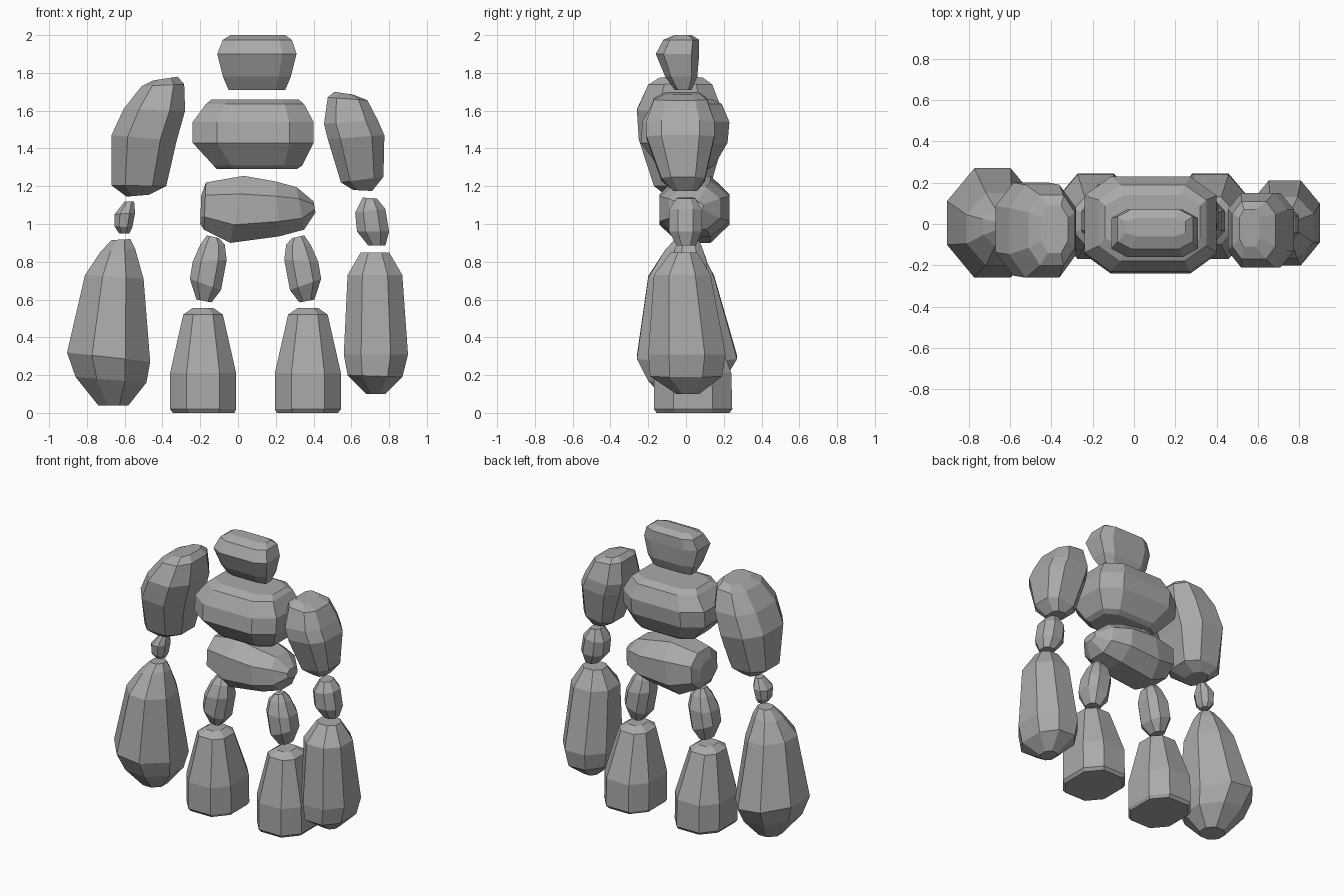
import bpy, bmesh

stone_grey = bpy.data.materials.new("stone_grey")
stone_grey.diffuse_color = (0.40, 0.40, 0.40, 1)


def stone(name, rings, chamfer=0.25, mirror_x=None):
    """Faceted boulder lofted through chamfered rectangles.
    Each ring: (xa, za, xb, zb, y_front, y_back), a-b being its span in x/z."""
    bm = bmesh.new()
    c = chamfer
    outline = [(c, 0), (1 - c, 0), (1, c), (1, 1 - c), (1 - c, 1), (c, 1), (0, 1 - c), (0, c)]
    loops = []
    for xa, za, xb, zb, y0, y1 in rings:
        loop = []
        for u, v in outline:
            x = xa + (xb - xa) * u
            if mirror_x is not None:
                x = 2 * mirror_x - x
            loop.append(bm.verts.new((x, y0 + (y1 - y0) * v, za + (zb - za) * u)))
        loops.append(loop)
    for lo, hi in zip(loops, loops[1:]):
        for i in range(8):
            j = (i + 1) % 8
            bm.faces.new((lo[i], lo[j], hi[j], hi[i]))
    bm.faces.new(loops[0])
    bm.faces.new(loops[-1])
    bmesh.ops.recalc_face_normals(bm, faces=bm.faces)
    mesh = bpy.data.meshes.new(name)
    bm.to_mesh(mesh)
    bm.free()
    mesh.materials.append(stone_grey)
    obj = bpy.data.objects.new(name, mesh)
    bpy.context.collection.objects.link(obj)
    return obj


# Head and body
stone("head", [
    (-0.05, 1.71, 0.25, 1.71, -0.06, 0.03),
    (-0.08, 1.78, 0.28, 1.78, -0.11, 0.06),
    (-0.11, 1.90, 0.31, 1.90, -0.16, 0.07),
    (-0.08, 1.975, 0.285, 1.975, -0.12, 0.07),
    (-0.04, 2.00, 0.25, 2.00, -0.06, 0.03)], 0.18)
stone("chest", [
    (-0.11, 1.29, 0.31, 1.29, -0.12, 0.12),
    (-0.13, 1.31, 0.34, 1.31, -0.15, 0.15),
    (-0.24, 1.43, 0.40, 1.43, -0.24, 0.22),
    (-0.24, 1.54, 0.40, 1.54, -0.23, 0.23),
    (-0.17, 1.635, 0.35, 1.635, -0.18, 0.19),
    (-0.14, 1.66, 0.32, 1.66, -0.12, 0.14)], 0.2)
# The hips are lofted sideways, so each span runs from bottom to top
stone("hips", [
    (-0.20, 1.00, -0.195, 1.15, -0.05, 0.12),
    (-0.18, 0.97, -0.17, 1.22, -0.10, 0.19),
    (-0.04, 0.90, 0.03, 1.255, -0.14, 0.23),
    (0.22, 0.935, 0.20, 1.225, -0.14, 0.23),
    (0.35, 0.97, 0.31, 1.195, -0.09, 0.18),
    (0.41, 1.06, 0.40, 1.12, -0.02, 0.09)], 0.27)

# Left arm, heavier than the right one
stone("left_upper_arm", [
    (-0.59, 1.145, -0.47, 1.155, -0.10, 0.08),
    (-0.67, 1.205, -0.38, 1.20, -0.17, 0.13),
    (-0.67, 1.47, -0.325, 1.44, -0.25, 0.20),
    (-0.605, 1.61, -0.28, 1.60, -0.26, 0.19),
    (-0.51, 1.73, -0.285, 1.74, -0.20, 0.14),
    (-0.45, 1.76, -0.32, 1.78, -0.14, 0.09)], 0.25)
stone("left_elbow", [
    (-0.63, 0.95, -0.575, 0.95, -0.04, 0.03),
    (-0.655, 0.99, -0.56, 0.98, -0.07, 0.05),
    (-0.655, 1.05, -0.545, 1.06, -0.08, 0.06),
    (-0.60, 1.12, -0.55, 1.12, -0.04, 0.03)], 0.27)
stone("left_forearm", [
    (-0.74, 0.04, -0.58, 0.04, -0.08, 0.08),
    (-0.86, 0.19, -0.485, 0.16, -0.20, 0.20),
    (-0.905, 0.32, -0.465, 0.27, -0.26, 0.27),
    (-0.81, 0.73, -0.50, 0.71, -0.20, 0.15),
    (-0.73, 0.85, -0.545, 0.87, -0.11, 0.08),
    (-0.67, 0.915, -0.57, 0.92, -0.06, 0.04)], 0.3)

# Right arm
stone("right_upper_arm", [
    (0.61, 1.18, 0.71, 1.175, -0.07, 0.06),
    (0.545, 1.22, 0.77, 1.25, -0.13, 0.10),
    (0.475, 1.45, 0.775, 1.47, -0.21, 0.15),
    (0.455, 1.53, 0.74, 1.55, -0.21, 0.15),
    (0.475, 1.67, 0.685, 1.655, -0.17, 0.11),
    (0.51, 1.70, 0.61, 1.685, -0.11, 0.07)], 0.22)
stone("right_elbow", [
    (0.69, 0.885, 0.78, 0.885, -0.05, 0.05),
    (0.63, 0.96, 0.80, 0.96, -0.09, 0.085),
    (0.62, 1.06, 0.78, 1.08, -0.09, 0.085),
    (0.66, 1.14, 0.735, 1.135, -0.05, 0.05)], 0.27)
stone("right_forearm", [
    (0.68, 0.10, 0.78, 0.10, -0.05, 0.07),
    (0.58, 0.20, 0.87, 0.19, -0.19, 0.19),
    (0.56, 0.31, 0.90, 0.31, -0.20, 0.21),
    (0.58, 0.73, 0.87, 0.73, -0.17, 0.13),
    (0.65, 0.85, 0.80, 0.85, -0.08, 0.06)], 0.27)

# Legs, mirrored about the middle of the hips
for side, axis in (("left", None), ("right", 0.0925)):
    stone(side + "_thigh", [
        (-0.22, 0.60, -0.14, 0.585, -0.03, 0.07),
        (-0.255, 0.71, -0.09, 0.65, -0.08, 0.11),
        (-0.24, 0.80, -0.06, 0.81, -0.08, 0.11),
        (-0.20, 0.89, -0.07, 0.89, -0.05, 0.08),
        (-0.165, 0.94, -0.10, 0.925, -0.02, 0.05)], 0.25, axis)
    stone(side + "_foot", [
        (-0.345, 0.0, -0.02, 0.0, -0.155, 0.23),
        (-0.36, 0.02, -0.01, 0.02, -0.17, 0.245),
        (-0.36, 0.21, -0.01, 0.21, -0.17, 0.24),
        (-0.29, 0.52, -0.08, 0.52, -0.10, 0.13),
        (-0.24, 0.555, -0.13, 0.555, -0.05, 0.08)], 0.25, axis)
